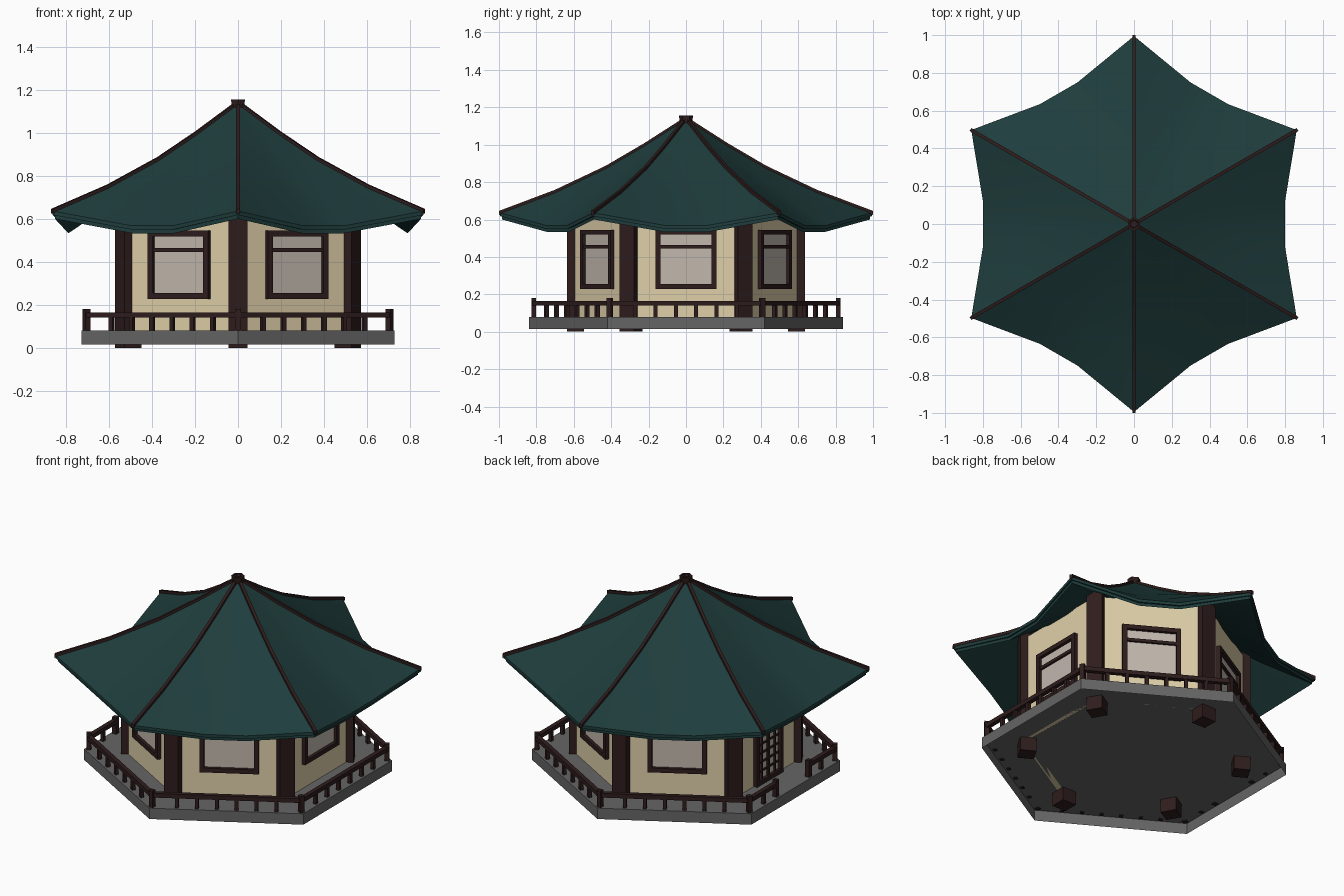
import bpy, bmesh, math
from mathutils import Matrix, Vector

if "Cube" in bpy.data.objects:
    bpy.data.objects.remove(bpy.data.objects["Cube"])

def material(name, rgb):
    m = bpy.data.materials.new(name)
    m.diffuse_color = (*rgb, 1)
    m.use_nodes = True
    m.node_tree.nodes["Principled BSDF"].inputs["Base Color"].default_value = m.diffuse_color
    return m

WOOD = material("dark wood", (0.028, 0.012, 0.012))
ROOF = material("teal roof", (0.0135, 0.047, 0.046))
WALL = material("cream plaster", (0.74, 0.63, 0.40))
STONE = material("grey stone", (0.13, 0.13, 0.13))
GLASS = material("window paper", (0.54, 0.48, 0.42))

SIDES = [math.radians(60 * k) for k in range(6)]           # wall directions
CORNERS = [math.radians(30 + 60 * k) for k in range(6)]    # corner directions
DOOR = 3                                                   # the -x side

def finish(name, bm, mat, smooth=False, recalc=True):
    if recalc:
        bmesh.ops.recalc_face_normals(bm, faces=bm.faces)
    me = bpy.data.meshes.new(name)
    bm.to_mesh(me)
    bm.free()
    ob = bpy.data.objects.new(name, me)
    me.materials.append(mat)
    bpy.context.collection.objects.link(ob)
    if smooth:
        bpy.context.view_layer.objects.active = ob
        ob.select_set(True)
        bpy.ops.object.shade_smooth_by_angle(angle=math.radians(25))
        ob.select_set(False)
    return ob

def box(bm, ang, r, t, z):
    """Box turned to direction ang; r, t, z are (min, max) radial, tangential, height."""
    c = [(a + b) / 2 for a, b in (r, t, z)]
    s = [b - a for a, b in (r, t, z)]
    bmesh.ops.create_cube(bm, size=1, matrix=Matrix.Rotation(ang, 4, 'Z')
                          @ Matrix.Translation(c) @ Matrix.Diagonal((*s, 1)))

def loft(bm, rings, cap_start=True, cap_end=True):
    vs = [[bm.verts.new(p) for p in ring] for ring in rings]
    n = len(vs[0])
    for a, b in zip(vs, vs[1:]):
        for i in range(n):
            bm.faces.new((a[i], a[(i + 1) % n], b[(i + 1) % n], b[i]))
    if cap_start:
        bm.faces.new(vs[0][::-1])
    if cap_end:
        bm.faces.new(vs[-1])

def hexagon(r, z):
    return [(r * math.cos(a), r * math.sin(a), z) for a in CORNERS]

# stone base, open underneath
bm = bmesh.new()
loft(bm, [hexagon(0.84, 0.015), hexagon(0.84, 0.08)], cap_start=False)
finish("stone_base", bm, STONE, recalc=False)

# corner columns
bm = bmesh.new()
for a in CORNERS:
    box(bm, a, (0.545, 0.635), (-0.045, 0.045), (0, 0.735))
finish("columns", bm, WOOD)

# walls
bm = bmesh.new()
for a in SIDES:
    box(bm, a, (0.505, 0.537), (-0.29, 0.29), (0.08, 0.715))
finish("walls", bm, WALL)

def frame(bm, a, w, z0, z1, b, r=(0.53, 0.56)):
    for s in (-1, 1):
        box(bm, a, r, sorted((s * w, s * (w - b))), (z0, z1))
    for z in (z0, z1 - b):
        box(bm, a, r, (-w + b, w - b), (z, z + b))

# windows: frame, transom bar and pane on every side but the door side
frames, panes = bmesh.new(), bmesh.new()
for k, a in enumerate(SIDES):
    if k == DOOR:
        continue
    frame(frames, a, 0.162, 0.228, 0.545, 0.026)
    box(frames, a, (0.53, 0.553), (-0.14, 0.14), (0.446, 0.464))
    box(panes, a, (0.534, 0.541), (-0.14, 0.14), (0.25, 0.525))
finish("window_frames", frames, WOOD)
finish("window_panes", panes, GLASS)

# lattice door
bm = bmesh.new()
a = SIDES[DOOR]
frame(bm, a, 0.125, 0.08, 0.545, 0.026)
for t in (-0.06, 0, 0.06):
    w = 0.010 if t == 0 else 0.005
    box(bm, a, (0.532, 0.551), (t - w, t + w), (0.10, 0.53))
for i in range(1, 8):
    z = 0.10 + i * 0.0535
    box(bm, a, (0.532, 0.549), (-0.10, 0.10), (z - 0.005, z + 0.005))
finish("lattice_door", bm, WOOD)
bm = bmesh.new()
box(bm, a, (0.534, 0.541), (-0.10, 0.10), (0.10, 0.525))
finish("door_panes", bm, GLASS)

# railing with an opening in front of the door
RR = 0.814
RA = RR * math.cos(math.pi / 6)
bm = bmesh.new()
for a in CORNERS:
    box(bm, a, (RR - 0.013, RR + 0.013), (-0.013, 0.013), (0.075, 0.18))
for k, a in enumerate(SIDES):
    gap = 0.155 if k == DOOR else 0
    for s in (-1, 1):
        box(bm, a, (RA - 0.013, RA + 0.013), sorted((s * gap, s * RR / 2)), (0.14, 0.165))
        for t in (0.054, 0.163, 0.272):
            if not gap or t > gap + 0.05:
                box(bm, a, (RA - 0.01, RA + 0.01), (s * t - 0.01, s * t + 0.01), (0.075, 0.15))
        if gap:
            box(bm, a, (RA - 0.013, RA + 0.013), (s * gap - 0.013, s * gap + 0.013), (0.075, 0.18))
finish("railing", bm, WOOD)

# roof: curved ridges, eaves pulled in and down between the corners
RIDGE = [(0.03, 1.12), (0.225, 0.995), (0.43, 0.875), (0.70, 0.747), (0.995, 0.636)]

def roof_ring(r, z, drop=0.0, scale=1.0):
    pts = []
    for a in SIDES:
        rot = Matrix.Rotation(a, 3, 'Z')
        ap = r * math.cos(math.pi / 6)
        mid = ap - 0.064 * r ** 3
        for x, t, dz in ((ap, -r / 2, 0), (mid, -0.115 * r, 1), (mid, 0.115 * r, 1)):
            pts.append(rot @ Vector((x * scale, t * scale, z - drop - dz * 0.068 * r ** 2)))
    return pts

bm = bmesh.new()
top = [roof_ring(r, z) for r, z in RIDGE]
edge = [roof_ring(*RIDGE[-1], 0.018), roof_ring(*RIDGE[-1], 0.018, 0.988),
        roof_ring(*RIDGE[-1], 0.036, 0.988)]
under = [roof_ring(r, z, 0.042) for r, z in RIDGE[-2::-1]]
loft(bm, top + edge + under)
finish("roof", bm, ROOF, smooth=True)

# ridge beams along the six roof corners
bm = bmesh.new()
for a in CORNERS:
    rot = Matrix.Rotation(a, 3, 'Z')
    path = RIDGE[:-1] + [(1.0, 0.634)]
    loft(bm, [[rot @ Vector((r, t, z + h)) for t, h in
               ((-0.009, -0.01), (0.009, -0.01), (0.009, 0.012), (-0.009, 0.012))]
              for r, z in path])
finish("ridge_beams", bm, WOOD)

# finial cap, flared with a dished top
bm = bmesh.new()
loft(bm, [hexagon(0.032, 1.09), hexagon(0.037, 1.155), hexagon(0.024, 1.155),
          hexagon(0.02, 1.14)])
finish("roof_cap", bm, WOOD)
